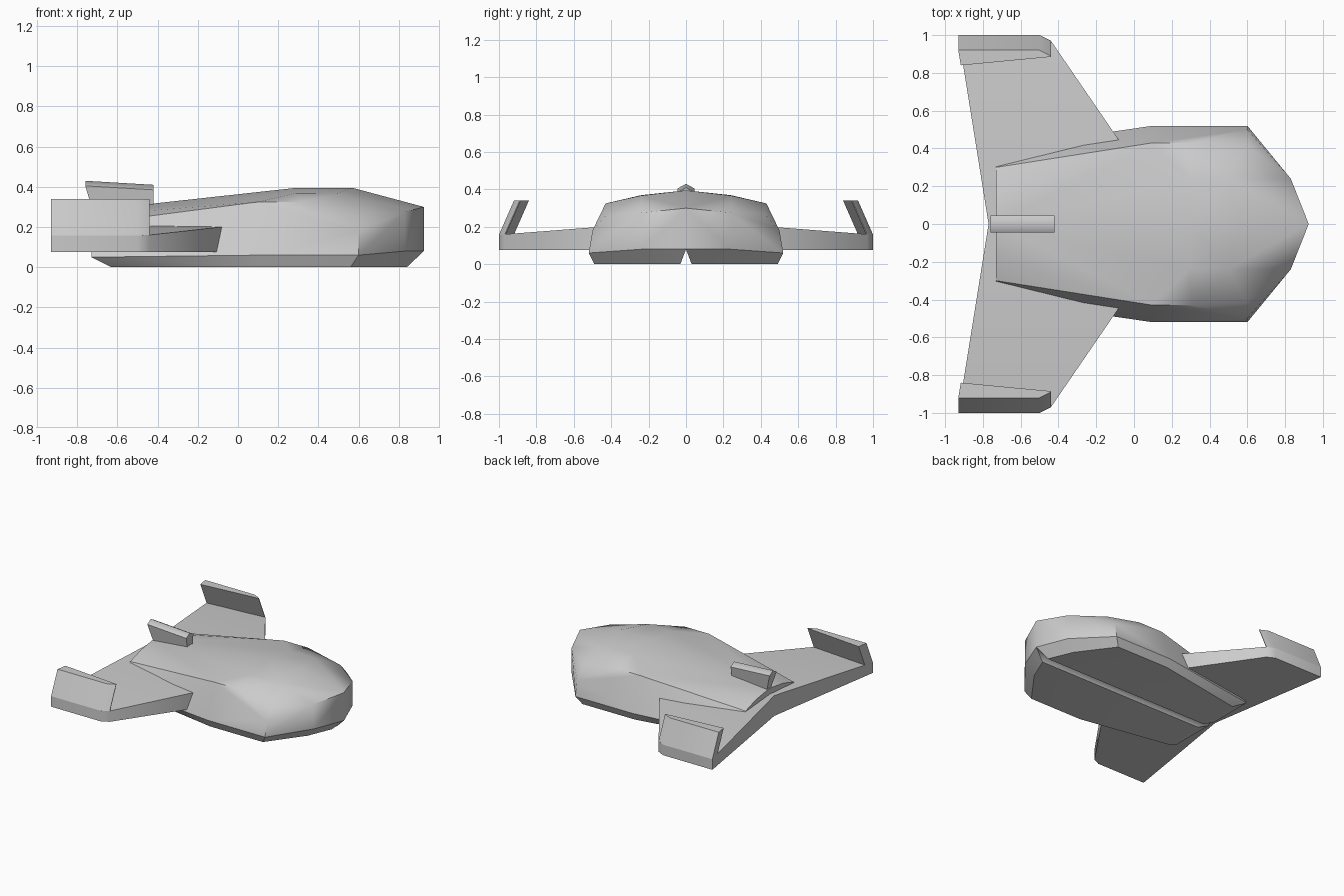
import bpy, bmesh
from math import radians

if "Cube" in bpy.data.objects:
    bpy.data.objects.remove(bpy.data.objects["Cube"])


def half_part(name, points, angle=30):
    """Skin the +y half of a convex part, open it at y = 0 and mirror it."""
    bm = bmesh.new()
    for p in points:
        bm.verts.new(p)
    bmesh.ops.convex_hull(bm, input=bm.verts)
    loose = [v for v in bm.verts if not v.link_faces]
    bmesh.ops.delete(bm, geom=loose, context='VERTS')
    inner = [f for f in bm.faces if all(abs(v.co.y) < 1e-5 for v in f.verts)]
    bmesh.ops.delete(bm, geom=inner, context='FACES')
    bmesh.ops.dissolve_limit(bm, angle_limit=radians(1), verts=bm.verts, edges=bm.edges)
    bmesh.ops.recalc_face_normals(bm, faces=bm.faces)
    # the open half may recalc inside out, so check the outermost face
    far = max(bm.faces, key=lambda f: f.calc_center_median().y)
    if far.normal.y < 0:
        bmesh.ops.reverse_faces(bm, faces=bm.faces)
    mesh = bpy.data.meshes.new(name)
    bm.to_mesh(mesh)
    bm.free()
    ob = bpy.data.objects.new(name, mesh)
    bpy.context.collection.objects.link(ob)
    mod = ob.modifiers.new("mirror", 'MIRROR')
    mod.use_axis = (False, True, False)
    bpy.ops.object.select_all(action='DESELECT')
    ob.select_set(True)
    bpy.context.view_layer.objects.active = ob
    bpy.ops.object.shade_smooth_by_angle(angle=radians(angle))
    return ob


# Hull: rings from belly to roof; the belly edge leaves a V groove on the centre
belly = [(.84, .03, 0), (.76, .22, 0), (.56, .49, 0), (.1, .49, 0), (-.63, .36, 0), (-.63, .03, 0)]
waist = [(.925, 0, .08), (.83, .24, .08), (.6, .52, .06), (.1, .52, .06), (-.73, .40, .05), (-.73, 0, .08),
         (-.73, .03, .05)]
shoulder = [(.925, 0, .30), (.83, .24, .275), (.6, .50, .18), (.6, .42, .27)]
roof = [(.57, 0, .395), (.5, .24, .367), (.31, .43, .325), (.1, .43, .325), (-.73, .30, .217),
        (.29, 0, .395), (.29, .24, .369), (-.73, .17, .258), (-.73, 0, .283)]
half_part("hull", belly + waist + shoulder + roof, 35)

# Swept wing: flat underside, top falling towards the tips
wing_plan = [(.225, 0), (-.44, .97), (-.5, 1), (-.93, 1), (-.77, 0)]
half_part("wing", [(x, y, z) for x, y in wing_plan for z in (.075, .235 - .077 * y)])

# Wing tip fins leaning inwards
fin_plan = [(-.93, 1), (-.5, 1), (-.44, .97), (-.44, .965), (-.917, .92)]
half_part("wingtip_fin", [(x, y - dy, z) for x, y in fin_plan for dy, z in ((0, .158), (.08, .34))])

# Tail ridge: peaked section, narrow at the foot, falling towards the front
section = [(0, .43, -.76), (.045, .405, -.76), (.02, .25, -.715), (0, .25, -.715)]
half_part("tail_ridge", [p for y, z, x in section for p in ((x, y, z), (-.42, y, z - .02))])
